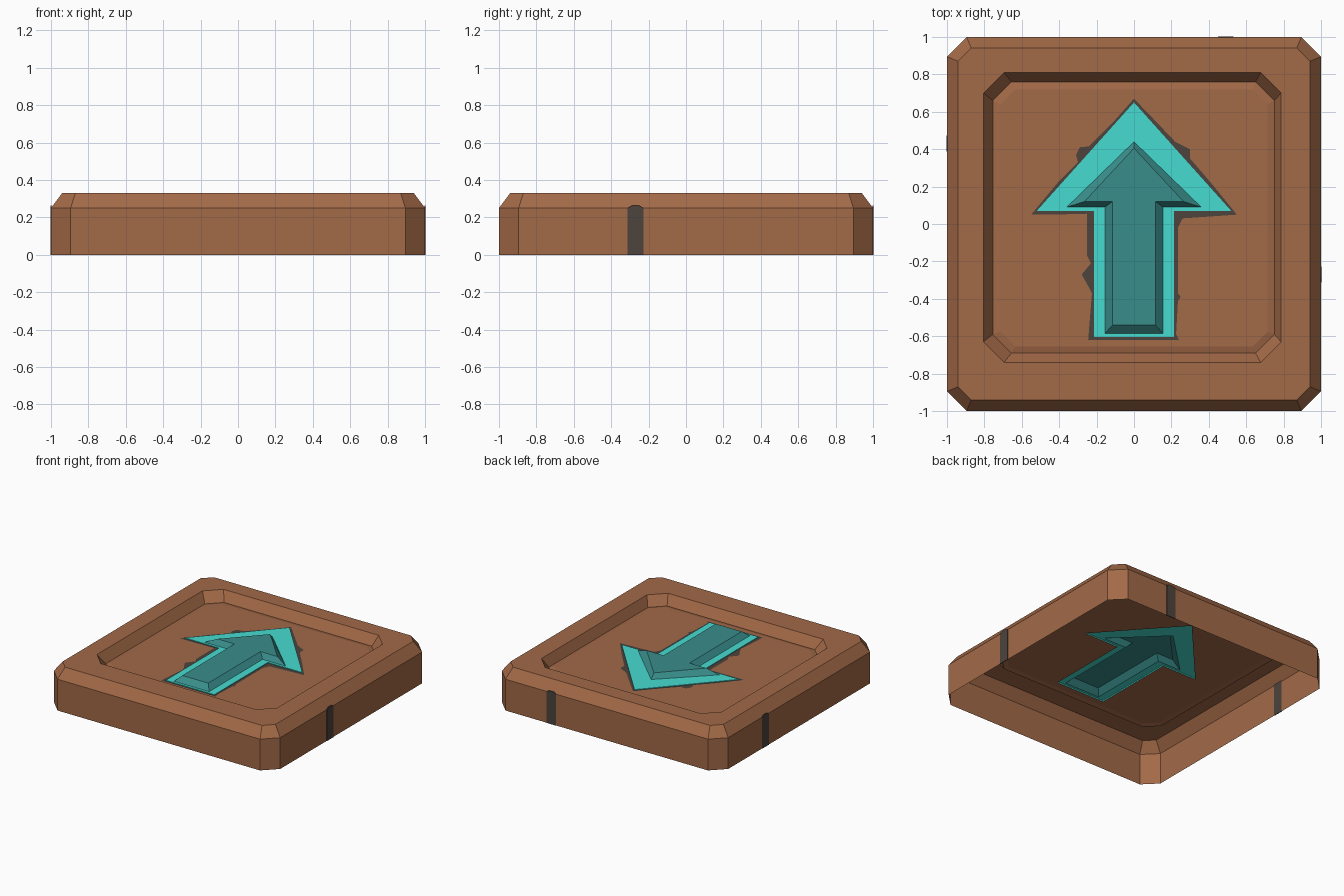
import bpy, bmesh

if "Cube" in bpy.data.objects:
    bpy.data.objects.remove(bpy.data.objects["Cube"])


def material(name, rgb):
    m = bpy.data.materials.new(name)
    m.diffuse_color = (*rgb, 1)
    m.use_nodes = True
    m.node_tree.nodes["Principled BSDF"].inputs["Base Color"].default_value = m.diffuse_color
    return m


BROWN = material("clay brown", (0.365, 0.143, 0.064))
BRIGHT = material("bright teal", (0.061, 0.72, 0.64))
TEAL = material("deep teal", (0.041, 0.268, 0.26))
DARK = material("dark grime", (0.075, 0.056, 0.046))


def octagon(x0, x1, y0, y1, c):
    """Counter-clockwise rectangle with cut corners."""
    return [(x0 + c, y0), (x1 - c, y0), (x1, y0 + c), (x1, y1 - c),
            (x1 - c, y1), (x0 + c, y1), (x0, y1 - c), (x0, y0 + c)]


def arrow(tip, wing_x, wing_y, stem_x, end):
    """Counter-clockwise arrow pointing to +y."""
    return [(0, tip), (-wing_x, wing_y), (-stem_x, wing_y), (-stem_x, end),
            (stem_x, end), (stem_x, wing_y), (wing_x, wing_y)]


def ring(bm, pts, z):
    return [bm.verts.new((x, y, z)) for x, y in pts]


def bridge(bm, a, b, mat=0):
    n = len(a)
    for i in range(n):
        j = (i + 1) % n
        bm.faces.new((a[i], a[j], b[j], b[i])).material_index = mat


def fill_between(bm, outer, inner):
    """Flat, upward facing sheet between two nested outlines."""
    edges = []
    for loop in (outer, inner):
        for i, v in enumerate(loop):
            w = loop[(i + 1) % len(loop)]
            edges.append(bm.edges.get((v, w)) or bm.edges.new((v, w)))
    res = bmesh.ops.triangle_fill(bm, edges=edges, use_beauty=True)
    for f in res["geom"]:
        if isinstance(f, bmesh.types.BMFace):
            f.normal_update()
            if f.normal.z < 0:
                f.normal_flip()


def finish(bm, name, mats):
    me = bpy.data.meshes.new(name)
    bm.to_mesh(me)
    bm.free()
    ob = bpy.data.objects.new(name, me)
    bpy.context.collection.objects.link(ob)
    for m in mats:
        me.materials.append(m)
    return ob


ARROW = arrow(0.65, 0.52, 0.07, 0.215, -0.605)
FLOOR = 0.264

# Tile: hollow shell, open below, with a sunken panel and an arrow opening
bm = bmesh.new()
profile = [(octagon(-1, 1, -1, 1, 0.105), 0),
           (octagon(-1, 1, -1, 1, 0.105), 0.25),
           (octagon(-0.94, 0.94, -0.94, 0.94, 0.07), 0.33),
           (octagon(-0.805, 0.787, -0.74, 0.81, 0.11), 0.33),
           (octagon(-0.755, 0.75, -0.69, 0.76, 0.1), 0.255),
           (octagon(-0.715, 0.715, -0.655, 0.72, 0.08), FLOOR)]
rings = [ring(bm, p, z) for p, z in profile]
for a, b in zip(rings, rings[1:]):
    bridge(bm, a, b)
fill_between(bm, rings[-1], ring(bm, ARROW, FLOOR))
finish(bm, "tile", [BROWN])

# Arrow: bright border with a raised, darker middle
bm = bmesh.new()
a = ring(bm, ARROW, FLOOR)
b = ring(bm, ARROW, FLOOR + 0.009)
c = ring(bm, arrow(0.44, 0.36, 0.09, 0.155, -0.585), FLOOR + 0.009)
d = ring(bm, arrow(0.405, 0.265, 0.12, 0.115, -0.54), 0.313)
bridge(bm, a, b)
bridge(bm, b, c)
bridge(bm, c, d, 1)
bm.faces.new(d).material_index = 1
bmesh.ops.triangulate(bm, faces=[f for f in bm.faces if len(f.verts) > 4])
finish(bm, "arrow", [BRIGHT, TEAL])

# Ragged dark edging around the arrow
ragged = [(0, .67), (-.12, .535), (-.24, .415), (-.29, .41), (-.31, .37),
          (-.30, .33), (-.40, .23), (-.55, .05), (-.44, .05), (-.25, .055),
          (-.25, -.17), (-.23, -.21), (-.28, -.27), (-.24, -.34),
          (-.225, -.37), (-.245, -.62), (.24, -.62), (.225, -.59),
          (.235, -.41), (.25, -.39), (.235, -.37), (.235, -.02), (.26, .03),
          (.55, .05), (.42, .21), (.30, .35), (.30, .40), (.22, .44),
          (.12, .545)]
bm = bmesh.new()
fill_between(bm, ring(bm, ragged, FLOOR + 0.004), ring(bm, ARROW, FLOOR + 0.004))
finish(bm, "arrow_edging", [DARK])


# Dark upright stripes on three of the side walls
def stripe(name, axis, side, centre):
    bm = bmesh.new()
    outline = [(-.042, 0), (.042, 0), (.042, .25), (.02, .263), (-.02, .263), (-.042, .25)]
    loops = []
    for off in (-0.003, 0.003):
        w = side + off
        loops.append([bm.verts.new((w, centre + u, z) if axis == "x" else (centre + u, w, z))
                      for u, z in outline])
    bridge(bm, *loops)
    for loop in loops:
        bm.faces.new(loop)
    bmesh.ops.recalc_face_normals(bm, faces=bm.faces)
    finish(bm, name, [DARK])


stripe("right_stripe", "x", 1, -0.27)
stripe("left_stripe", "x", -1, 0.43)
stripe("back_stripe", "y", 1, 0.49)
